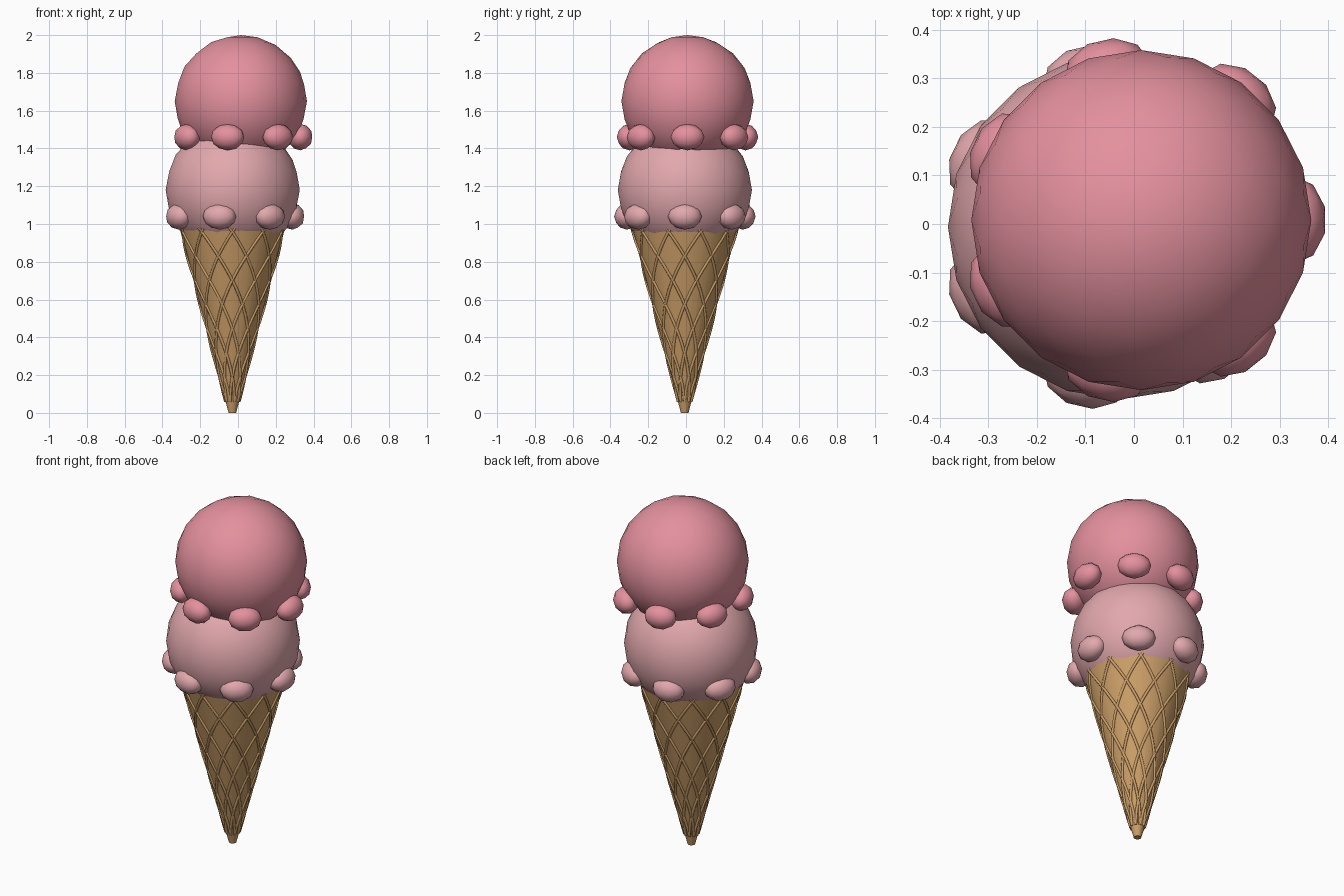
import bpy
import math

if "Cube" in bpy.data.objects:
    bpy.data.objects.remove(bpy.data.objects["Cube"], do_unlink=True)


def material(name, rgb):
    mat = bpy.data.materials.new(name)
    mat.use_nodes = True
    color = (*rgb, 1.0)
    mat.diffuse_color = color
    bsdf = mat.node_tree.nodes["Principled BSDF"]
    bsdf.inputs["Base Color"].default_value = color
    bsdf.inputs["Roughness"].default_value = 0.7
    return mat


deep_pink = material("deep pink", (0.775, 0.283, 0.342))
pale_pink = material("pale pink", (0.76, 0.392, 0.418))
wafer = material("wafer tan", (0.60, 0.345, 0.138))

# Cone axis, rim height and radius along the height
AXIS_X, AXIS_Y, RIM_Z = -0.03, -0.007, 0.985
STRANDS, TURNS, STRAND_START = 10, 0.36, 0.06


def cone_radius(z):
    return 0.02 + 0.265 * z


def blob(name, location, scale, angle, detail, mat):
    bpy.ops.mesh.primitive_ico_sphere_add(subdivisions=detail, radius=1, location=location)
    ob = bpy.context.object
    ob.name = name
    ob.scale = scale
    ob.rotation_euler.z = angle
    ob.data.materials.append(mat)
    bpy.ops.object.shade_smooth()
    return ob


def scoop(name, center, radius, skirt_z, mat):
    """A ball with seven drips around its lower edge."""
    x, y, z = center
    blob(name, center, (radius,) * 3, 0, 3, mat)
    for i in range(7):
        a = math.tau * i / 7
        spot = (x + 0.315 * math.cos(a), y + 0.315 * math.sin(a), skirt_z)
        blob(f"{name}_drip_{i + 1}", spot, (0.066, 0.09, 0.07), a, 2, mat)


def lattice(name, direction):
    """Helical ridges wound one way round the cone."""
    curve = bpy.data.curves.new(name, "CURVE")
    curve.dimensions = "3D"
    curve.bevel_depth = 0.008
    curve.bevel_resolution = 1
    curve.use_fill_caps = True
    steps = 32
    for s in range(STRANDS):
        spline = curve.splines.new("POLY")
        spline.points.add(steps)
        for i, point in enumerate(spline.points):
            t = i / steps
            z = STRAND_START + (RIM_Z - STRAND_START) * t
            a = math.tau * (s / STRANDS + direction * TURNS * t)
            r = cone_radius(z)
            point.co = (r * math.cos(a), r * math.sin(a), z, 1)
    ob = bpy.data.objects.new(name, curve)
    ob.location = (AXIS_X, AXIS_Y, 0)
    bpy.context.collection.objects.link(ob)
    curve.materials.append(wafer)
    bpy.ops.object.select_all(action="DESELECT")
    ob.select_set(True)
    bpy.context.view_layer.objects.active = ob
    bpy.ops.object.convert(target="MESH")
    bpy.ops.object.shade_smooth_by_angle(angle=math.radians(70))


# Wafer cone with crossed ridges
bpy.ops.mesh.primitive_cone_add(
    vertices=32, radius1=cone_radius(0), radius2=cone_radius(RIM_Z),
    depth=RIM_Z, location=(AXIS_X, AXIS_Y, RIM_Z / 2))
cone = bpy.context.object
cone.name = "cone"
cone.data.materials.append(wafer)
bpy.ops.object.shade_smooth_by_angle(angle=math.radians(40))
lattice("lattice_left_wound", 1)
lattice("lattice_right_wound", -1)

# Scoops
scoop("lower_scoop", (-0.028, -0.006, 1.18), 0.355, 1.04, pale_pink)
scoop("upper_scoop", (0.015, 0.008, 1.65), 0.35, 1.46, deep_pink)
